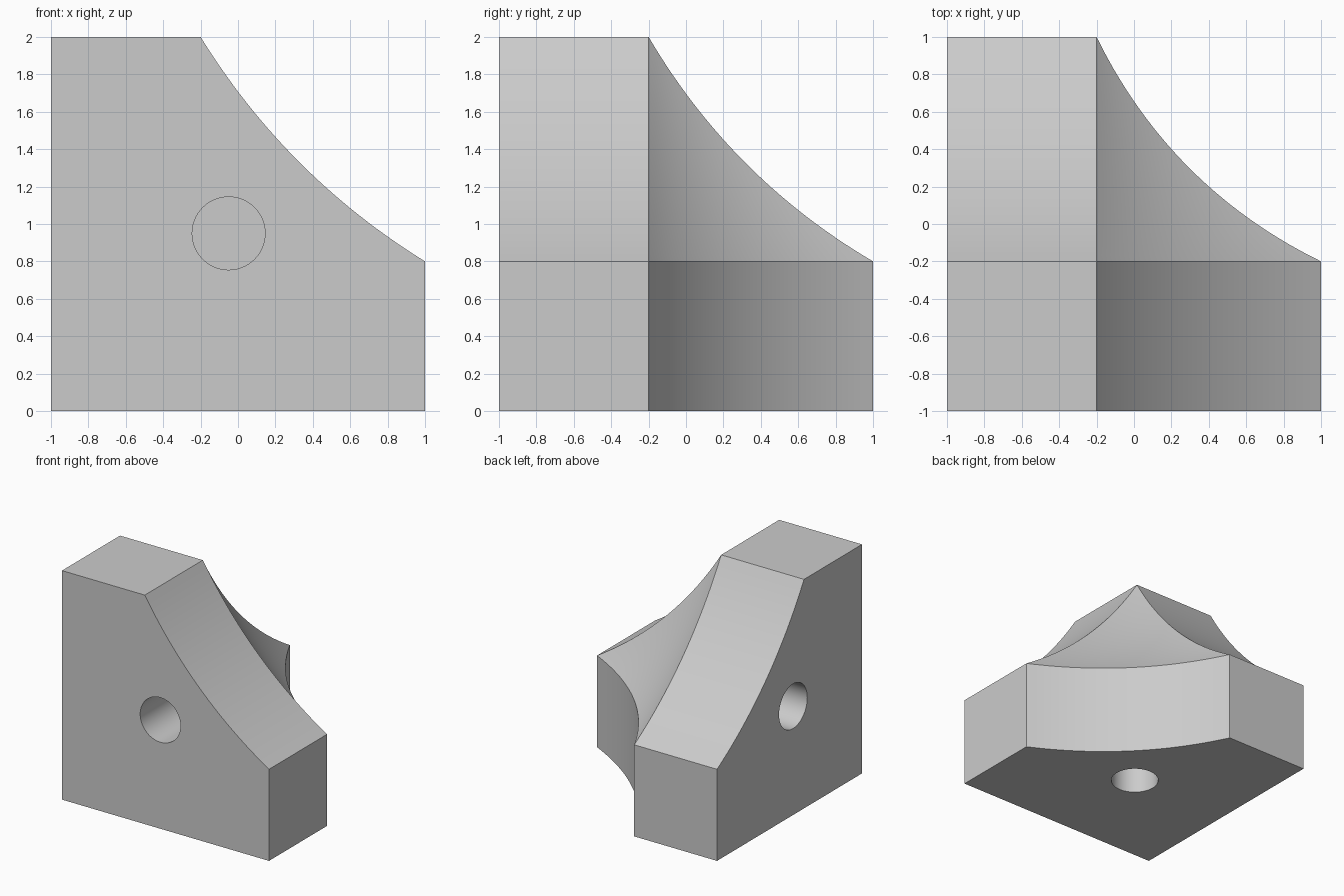
import bpy
import bmesh
import math
from mathutils import Vector

cube = bpy.data.objects.get("Cube")
if cube:
    bpy.data.objects.remove(cube, do_unlink=True)

N = 28                 # divisions along each curved edge
LOW, INNER = -1.0, -0.2
THICK = INNER - LOW    # thickness of each of the three walls
HOLE_POS, HOLE_R, HOLE_DEPTH = -0.05, 0.195, 0.6

# Tips of the three walls, in a cube centred on the origin
tip_x, tip_y, tip_z = (Vector([1 if i == k else INNER for i in range(3)])
                       for k in range(3))
AXES = [Vector([float(i == k) for i in range(3)]) for k in range(3)]


def sag(axis, depth):
    """Inward bow of the curved edge that lies square to an axis."""
    return (Vector((1, 1, 1)) - AXES[axis]).normalized() * -4 * depth


BOW = [sag(0, 0.11), sag(1, 0.10), sag(2, 0.145)]


def patch_point(i, j):
    a, b = i / N, j / N
    c = 1 - a - b
    return (tip_x * a + tip_y * b + tip_z * c
            + BOW[2] * a * b + BOW[1] * a * c + BOW[0] * b * c)


bm = bmesh.new()

# Hollowed three-sided inner corner
grid = {(i, j): bm.verts.new(patch_point(i, j))
        for i in range(N + 1) for j in range(N + 1 - i)}
for i, j in grid:
    if i + j < N:
        bm.faces.new((grid[i, j], grid[i + 1, j], grid[i, j + 1]))
    if i + j < N - 1:
        bm.faces.new((grid[i + 1, j], grid[i + 1, j + 1], grid[i, j + 1]))

# Curved wall edges, each swept outward, with its flat outer face
edges = {0: [(0, t) for t in range(N + 1)],
         1: [(t, 0) for t in range(N + 1)],
         2: [(t, N - t) for t in range(N + 1)]}
for axis, keys in edges.items():
    inner = [grid[k] for k in keys]
    outer = [bm.verts.new(v.co - AXES[axis] * THICK) for v in inner]
    for k in range(N):
        bm.faces.new((inner[k], inner[k + 1], outer[k + 1], outer[k]))
    first, last = outer[0].co, outer[-1].co
    corners = []
    for end in (last, None, first):
        co = Vector((LOW, LOW, LOW))
        if end is not None:
            far = max(range(3), key=lambda n: end[n])
            co[far] = 1
        corners.append(bm.verts.new(co))
    bm.faces.new(outer + corners)

# Square ends of the walls
for axis in range(3):
    u, v = AXES[(axis + 1) % 3], AXES[(axis + 2) % 3]
    loop = [(INNER, INNER), (LOW, INNER), (LOW, LOW), (INNER, LOW)]
    bm.faces.new([bm.verts.new(AXES[axis] + u * p + v * q) for p, q in loop])

bmesh.ops.remove_doubles(bm, verts=bm.verts, dist=0.0005)
bmesh.ops.recalc_face_normals(bm, faces=bm.faces)
bmesh.ops.translate(bm, verts=bm.verts, vec=(0, 0, 1))
mesh = bpy.data.meshes.new("corner_block")
bm.to_mesh(mesh)
bm.free()
block = bpy.data.objects.new("corner_block", mesh)
bpy.context.collection.objects.link(block)

grey = bpy.data.materials.new("plain_grey")
grey.use_nodes = True
colour = (0.6, 0.6, 0.6, 1)
grey.diffuse_color = colour
grey.node_tree.nodes["Principled BSDF"].inputs["Base Color"].default_value = colour
mesh.materials.append(grey)

# Blind round hole in each outer face
for axis in range(3):
    centre = Vector((HOLE_POS, HOLE_POS, HOLE_POS))
    centre[axis] = LOW
    turn = AXES[2].rotation_difference(AXES[axis]).to_euler()
    bpy.ops.mesh.primitive_cylinder_add(
        vertices=64, radius=HOLE_R, depth=HOLE_DEPTH * 2,
        location=centre + AXES[2], rotation=turn)
    cutter = bpy.context.object
    cutter.name = "hole_cutter"
    cutter.hide_render = True
    cutter.data.materials.append(grey)
    cut = block.modifiers.new("hole", "BOOLEAN")
    cut.operation = "DIFFERENCE"
    cut.solver = "EXACT"
    cut.object = cutter
    bpy.context.view_layer.objects.active = block
    bpy.ops.object.modifier_apply(modifier=cut.name)
    bpy.data.objects.remove(cutter, do_unlink=True)

# Smooth curves, crisp edges
bpy.ops.object.select_all(action="DESELECT")
block.select_set(True)
bpy.context.view_layer.objects.active = block
bpy.ops.object.shade_smooth_by_angle(angle=math.radians(25))
